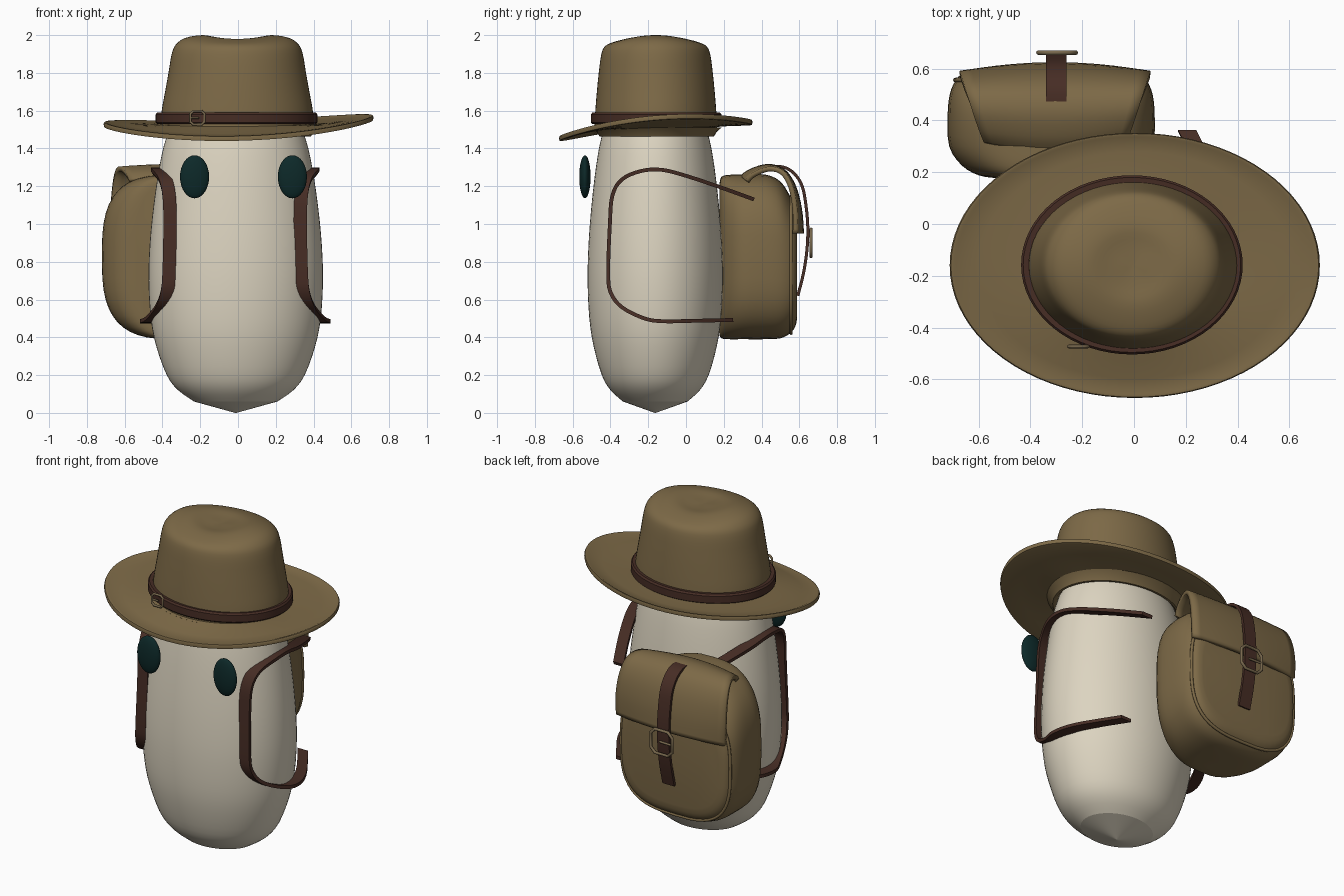
import bpy, bmesh, math
from mathutils import Vector

if "Cube" in bpy.data.objects:
    bpy.data.objects.remove(bpy.data.objects["Cube"])

TAU = math.tau


def material(name, rgb):
    m = bpy.data.materials.new(name)
    m.diffuse_color = (*rgb, 1)
    m.use_nodes = True
    m.node_tree.nodes["Principled BSDF"].inputs["Base Color"].default_value = m.diffuse_color
    return m


CREAM = material("cream", (0.72, 0.66, 0.53))
OLIVE = material("olive_felt", (0.205, 0.143, 0.063))
LEATHER = material("brown_leather", (0.062, 0.026, 0.018))
TEAL = material("dark_teal", (0.004, 0.022, 0.022))
METAL = material("dull_brass", (0.19, 0.14, 0.075))


def smooth(obj, angle=35):
    bpy.ops.object.select_all(action='DESELECT')
    obj.select_set(True)
    bpy.context.view_layer.objects.active = obj
    bpy.ops.object.shade_smooth_by_angle(angle=math.radians(angle))


def spline(pts, n=4):
    """Catmull-Rom samples through points of any dimension."""
    p = [pts[0]] + list(pts) + [pts[-1]]
    out = []
    for i in range(1, len(p) - 2):
        for k in range(n):
            t = k / n
            out.append(tuple(
                0.5 * (2 * b + (c - a) * t + (2 * a - 5 * b + 4 * c - d) * t * t
                       + (3 * b - a - 3 * c + d) * t ** 3)
                for a, b, c, d in zip(p[i - 1], p[i], p[i + 1], p[i + 2])))
    return out + [tuple(pts[-1])]


def loft(name, rings, mat, caps=True, around=True, wrap=False, angle=35):
    """Skin rings of equal length into one mesh."""
    bm = bmesh.new()
    vs = [[bm.verts.new(c) for c in r] for r in rings]
    n = len(rings[0])
    pairs = list(zip(vs, vs[1:])) + ([(vs[-1], vs[0])] if wrap else [])
    for a, b in pairs:
        for j in range(n if around else n - 1):
            k = (j + 1) % n
            bm.faces.new((a[j], a[k], b[k], b[j]))
    if caps:
        bm.faces.new(vs[0])
        bm.faces.new(vs[-1])
    bmesh.ops.recalc_face_normals(bm, faces=bm.faces)
    me = bpy.data.meshes.new(name)
    bm.to_mesh(me)
    bm.free()
    obj = bpy.data.objects.new(name, me)
    bpy.context.collection.objects.link(obj)
    me.materials.append(mat)
    smooth(obj, angle)
    return obj


def ellipse(cx, cy, rx, ry, zf, n=64):
    """Horizontal ellipse whose height is a function of its unit direction."""
    return [(cx + rx * math.cos(a), cy + ry * math.sin(a), zf(math.cos(a), math.sin(a)))
            for a in (TAU * i / n for i in range(n))]


def ribbon(name, pts, width, thick):
    """Flat strap along a path, with its width along x."""
    path = [Vector(p) for p in spline(pts)]
    rings = []
    for i, p in enumerate(path):
        t = path[min(i + 1, len(path) - 1)] - path[max(i - 1, 0)]
        nrm = Vector((0, -t.z, t.y)).normalized() * thick / 2
        w = Vector((width / 2, 0, 0))
        rings.append([p - w - nrm, p + w - nrm, p + w + nrm, p - w + nrm])
    return loft(name, rings, LEATHER, angle=40)


def tube(name, pts, radius, mat, closed=True):
    cu = bpy.data.curves.new(name, 'CURVE')
    cu.dimensions = '3D'
    cu.bevel_depth = radius
    cu.bevel_resolution = 2
    cu.use_fill_caps = True
    s = cu.splines.new('POLY')
    s.points.add(len(pts) - 1)
    for q, p in zip(s.points, pts):
        q.co = (*p, 1)
    s.use_cyclic_u = closed
    cu.materials.append(mat)
    obj = bpy.data.objects.new(name, cu)
    bpy.context.collection.objects.link(obj)
    bpy.ops.object.select_all(action='DESELECT')
    obj.select_set(True)
    bpy.context.view_layer.objects.active = obj
    bpy.ops.object.convert(target='MESH')
    smooth(bpy.context.object, 50)


def buckle(name, x, y, z, w, h, r):
    """Square ring with clipped corners and a cross pin."""
    c = 0.6
    shape = [(1, c), (c, 1), (-c, 1), (-1, c), (-1, -c), (-c, -1), (c, -1), (1, -c)]
    tube(name, [(x + a * w / 2, y, z + b * h / 2) for a, b in shape], r, METAL)
    tube(name + "_pin", [(x - w / 2, y, z), (x + w * 0.1, y - 0.003, z)], r * 0.8, METAL, False)


# Body: tall rounded pod with a faceted shallow cone underneath
profile = spline([(0.06, 0.22), (0.12, 0.305), (0.2, 0.365), (0.35, 0.42), (0.5, 0.45),
                  (0.7, 0.462), (0.9, 0.455), (1.1, 0.435), (1.3, 0.405), (1.45, 0.37),
                  (1.55, 0.32), (1.6, 0.2)], 3)
loft("body", [ellipse(-0.012, -0.163, r, r * 0.775, lambda c, s, z=z: z) for z, r in profile],
     CREAM, caps=False, angle=60)
loft("body_base", [ellipse(-0.012, -0.163, r, r * 0.775, lambda c, s, z=z: z)
                   for z, r in ((0.06, 0.22), (0.0, 0.003))], CREAM, angle=5)

# Eyes
for side, x in (("left", -0.23), ("right", 0.288)):
    bpy.ops.mesh.primitive_uv_sphere_add(segments=32, ring_count=16, location=(x, -0.535, 1.25))
    eye = bpy.context.object
    eye.name = side + "_eye"
    eye.scale = (0.077, 0.03, 0.114)
    eye.data.materials.append(TEAL)
    smooth(eye, 60)

# Hat crown with a front-to-back crease in the top
crown = spline([(1.50, 0.408, 0.325, 0), (1.6, 0.4, 0.32, 0), (1.7, 0.382, 0.312, 0),
                (1.8, 0.364, 0.302, 0), (1.9, 0.347, 0.289, 0.005), (1.95, 0.325, 0.27, 0.01),
                (1.985, 0.275, 0.225, 0.022), (2.0, 0.18, 0.15, 0.02),
                (1.983, 0.09, 0.08, 0.008), (1.973, 0.004, 0.004, 0)], 3)
loft("hat_crown", [ellipse(-0.004, -0.16, rx, ry, lambda c, s, z=z, d=d: z - d * s * s)
                   for z, rx, ry, d in crown], OLIVE, angle=60)

# Hat brim: drooping at the front, slightly tilted, with a rolled lip
section = [(0, 0.008), (0.3, 0.006), (0.65, 0.005), (0.92, 0.008), (0.95, 0.012), (0.985, 0.012),
           (1, 0.002), (0.99, -0.012), (0.95, -0.014), (0.6, -0.012), (0.3, -0.012), (0, -0.014)]


def brim_height(s, dz):
    return lambda c, u: ((1 - s) * (1.52 + 0.006 * u) + dz
                         + s * (1.545 + 0.043 * u - 0.05 * u * u + 0.018 * c))


loft("hat_brim", [ellipse(0.003, -0.16, 0.39 + 0.325 * s, 0.305 + 0.207 * s, brim_height(s, dz), 80)
                  for s, dz in section], OLIVE, caps=False, wrap=True, angle=50)

# Inner rim under the brim, closing onto the body
loft("hat_inner_rim", [ellipse(-0.005, -0.155, rx, ry, lambda c, s, z=z: z) for rx, ry, z in
                       ((0.43, 0.345, 1.512), (0.405, 0.318, 1.488), (0.39, 0.302, 1.462),
                        (0.375, 0.29, 1.462), (0.34, 0.26, 1.50))], OLIVE, caps=False, angle=50)

# Hat band and its buckle
loft("hat_band", [ellipse(-0.008, -0.158, 0.408 + d, 0.326 + d, lambda c, s, z=z: z)
                  for d, z in ((-0.01, 1.53), (0.012, 1.53), (0.02, 1.538), (0.02, 1.58),
                               (0.012, 1.59), (-0.01, 1.588))], LEATHER, caps=False, wrap=True)
buckle("hat_buckle", -0.215, -0.473, 1.562, 0.075, 0.07, 0.007)


# Backpack: rounded bag lofted from front to back
def bag_outline(y, sx, z0, z1, n=48):
    e = 2 / 3
    ring = []
    for i in range(n):
        c, s = math.cos(TAU * i / n), math.sin(TAU * i / n)
        ring.append((-0.32 + 0.4 * sx * math.copysign(abs(c) ** e, c), y,
                     (z0 + z1) / 2 + (z1 - z0) / 2 * math.copysign(abs(s) ** e, s)))
    return ring


loft("backpack_bag", [bag_outline(*r) for r in spline([
    (0.178, 0.55, 0.41, 1.22), (0.188, 0.7, 0.395, 1.25), (0.225, 0.86, 0.39, 1.26),
    (0.3, 0.985, 0.39, 1.262), (0.42, 1.0, 0.39, 1.262), (0.5, 0.98, 0.395, 1.225),
    (0.55, 0.93, 0.42, 1.15), (0.578, 0.87, 0.455, 1.1), (0.588, 0.78, 0.5, 1.05)], 3)], OLIVE, angle=50)
tube("backpack_piping", bag_outline(0.556, 0.925, 0.422, 1.145), 0.009, OLIVE)

# Backpack flap: curved sheet folded over the top and down the back
flap_path = spline([(0.29, 1.245, 0.27), (0.34, 1.28, 0.29), (0.43, 1.305, 0.32), (0.51, 1.28, 0.345),
                    (0.565, 1.2, 0.36), (0.597, 1.08, 0.368), (0.608, 0.95, 0.365)])
rows = []
for i, (y, z, w) in enumerate(flap_path):
    f = i / (len(flap_path) - 1)
    rows.append([(-0.305 + w * v, y + (0.03 * (1 - f) - 0.035 * f) * v * v + 0.004,
                  z - 0.02 * v * v * (1 - f)) for v in (j / 8 - 1 for j in range(17))])
flap = loft("backpack_flap", rows, OLIVE, caps=False, around=False)
mod = flap.modifiers.new("thickness", 'SOLIDIFY')
mod.thickness = 0.026
mod.offset = 0

# Closing strap and buckle
ribbon("closing_strap", [(-0.3, y, z) for y, z in (
    (0.45, 1.305), (0.52, 1.3), (0.575, 1.265), (0.615, 1.2), (0.635, 1.1), (0.645, 0.98),
    (0.64, 0.86), (0.622, 0.74), (0.592, 0.62))], 0.08, 0.016)
buckle("closing_buckle", -0.297, 0.662, 0.9, 0.145, 0.145, 0.009)

# Shoulder straps, mirrored about the body
strap_path = [(0.22, 0.36, 1.13), (0.31, 0.18, 1.195), (0.385, 0.0, 1.255), (0.41, -0.13, 1.287),
              (0.405, -0.24, 1.28), (0.37, -0.34, 1.235), (0.35, -0.39, 1.15), (0.345, -0.403, 1.0),
              (0.35, -0.412, 0.75), (0.36, -0.4, 0.64), (0.39, -0.34, 0.56), (0.44, -0.22, 0.5),
              (0.47, -0.12, 0.485), (0.43, 0.02, 0.487), (0.28, 0.25, 0.492)]
for side, sgn in (("left", -1), ("right", 1)):
    ribbon(side + "_shoulder_strap", [(-0.015 + sgn * x, y, z) for x, y, z in strap_path], 0.07, 0.02)
